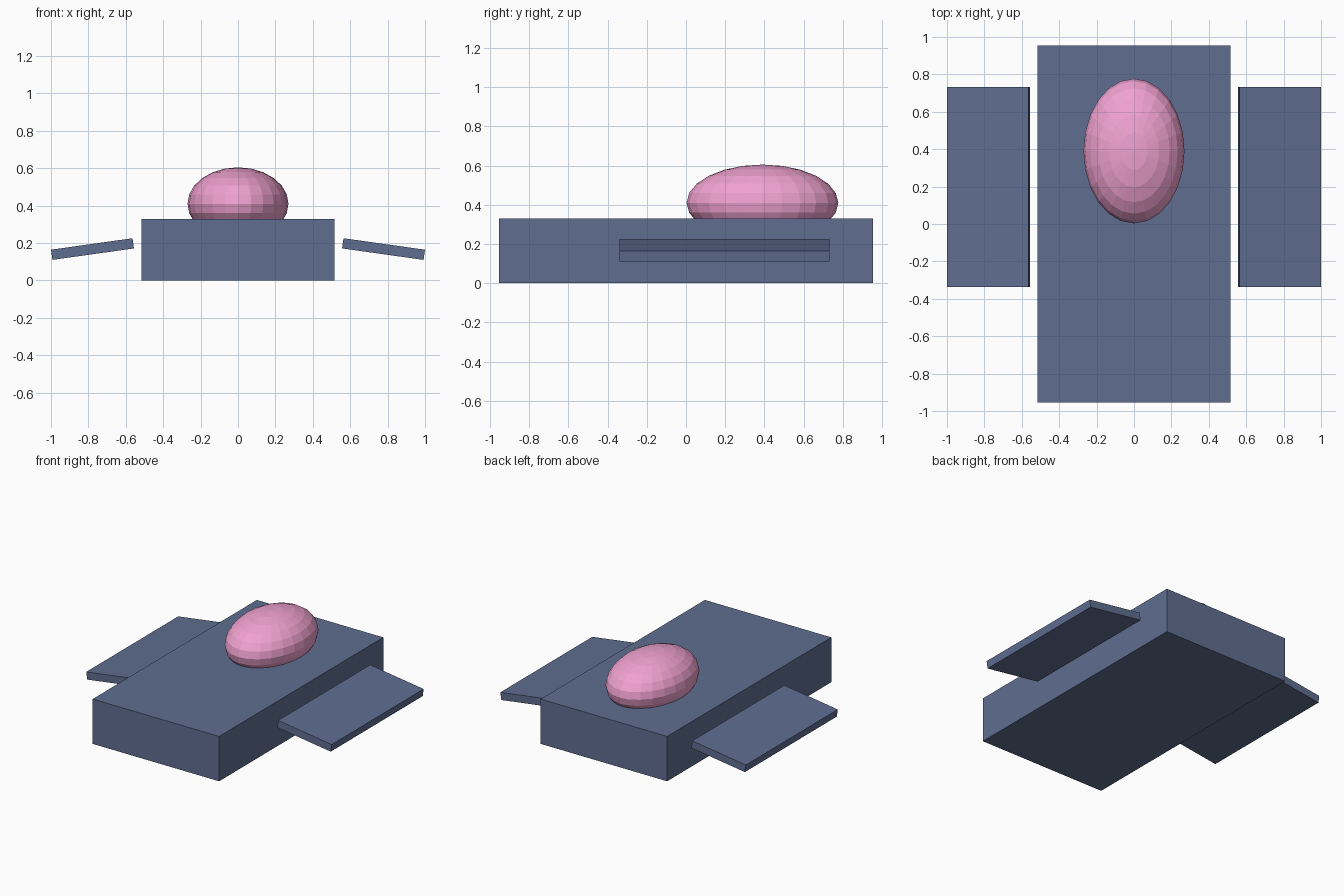
import bpy
from math import radians

if "Cube" in bpy.data.objects:
    bpy.data.objects.remove(bpy.data.objects["Cube"])


def material(name, color):
    m = bpy.data.materials.new(name)
    m.diffuse_color = color
    m.use_nodes = True
    m.node_tree.nodes["Principled BSDF"].inputs["Base Color"].default_value = m.diffuse_color
    return m


blue = material("slate_blue", (0.115, 0.155, 0.28, 1))
pink = material("pink", (0.87, 0.36, 0.63, 1))


def finish(name, mat):
    ob = bpy.context.object
    ob.name = name
    ob.data.materials.append(mat)
    return ob


def box(name, center, size, tilt=0):
    bpy.ops.mesh.primitive_cube_add(size=1, location=center, rotation=(0, tilt, 0))
    ob = finish(name, blue)
    ob.scale = size
    return ob


# Main slab body
box("body", (0, 0, 0.165), (1.03, 1.91, 0.33))

# Drooping side panels, detached from the body
for name, side in (("left_wing", -1), ("right_wing", 1)):
    box(name, (side * 0.778, 0.197, 0.168), (0.44, 1.07, 0.055), side * radians(8))

# Faceted egg-shaped dome sunk into the body
bpy.ops.mesh.primitive_uv_sphere_add(segments=24, ring_count=12, radius=1,
                                     location=(0, 0.39, 0.41))
finish("canopy", pink).scale = (0.27, 0.387, 0.195)
